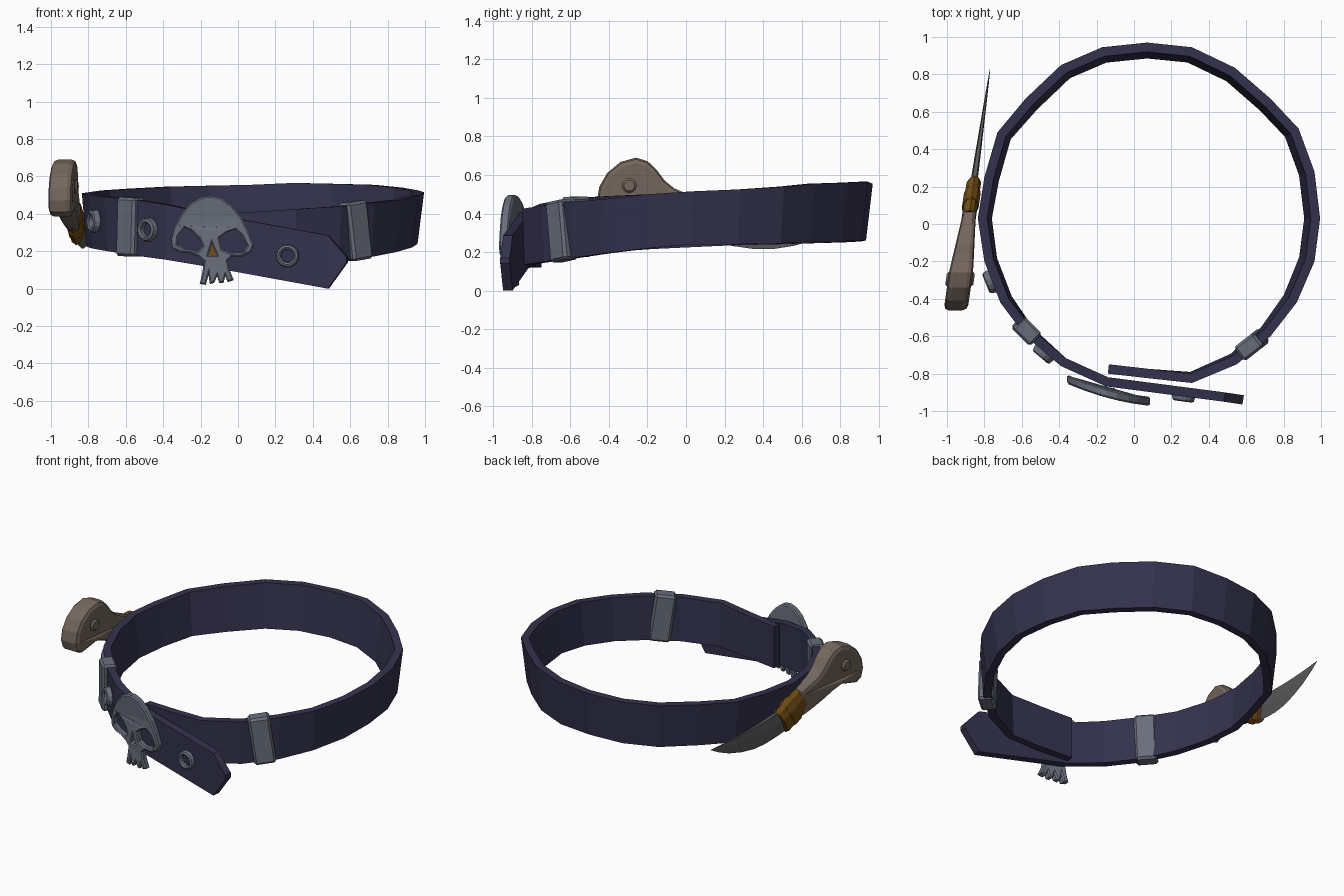
import bpy, bmesh, math
from mathutils import Vector, Matrix

if "Cube" in bpy.data.objects:
    bpy.data.objects.remove(bpy.data.objects["Cube"])


def material(name, rgb):
    m = bpy.data.materials.new(name)
    m.diffuse_color = (*rgb, 1)
    m.use_nodes = True
    m.node_tree.nodes["Principled BSDF"].inputs["Base Color"].default_value = m.diffuse_color
    return m


NAVY = material("navy leather", (0.034, 0.032, 0.075))
STEEL = material("dull steel", (0.14, 0.155, 0.20))
BONE = material("brown bone", (0.175, 0.135, 0.11))
WRAP = material("ochre wrap", (0.17, 0.075, 0.008))
BLADE = material("blade grey", (0.11, 0.105, 0.11))


def finish(name, bm, mat):
    bmesh.ops.recalc_face_normals(bm, faces=bm.faces)
    me = bpy.data.meshes.new(name)
    bm.to_mesh(me)
    bm.free()
    me.materials.append(mat)
    ob = bpy.data.objects.new(name, me)
    bpy.context.collection.objects.link(ob)
    return ob


def loft(name, rings, mat):
    """Skin a list of equal rings and cap both ends."""
    bm = bmesh.new()
    vs = [[bm.verts.new(p) for p in r] for r in rings]
    n = len(rings[0])
    for a, b in zip(vs, vs[1:]):
        for i in range(n):
            j = (i + 1) % n
            bm.faces.new((a[i], a[j], b[j], b[i]))
    bm.faces.new(vs[0])
    bm.faces.new(vs[-1])
    return finish(name, bm, mat)


def plate(name, outlines, half, bevel, place, mat, res=0):
    """Filled outline (further outlines are holes) with bevelled rim, moved by place(u, v, w)."""
    cu = bpy.data.curves.new(name, 'CURVE')
    cu.dimensions = '2D'
    cu.fill_mode = 'BOTH'
    cu.extrude = half - bevel
    cu.bevel_depth = bevel
    cu.bevel_resolution = res
    cu.offset = -bevel
    for pts in outlines:
        s = cu.splines.new('POLY')
        s.points.add(len(pts) - 1)
        for p, (u, v) in zip(s.points, pts):
            p.co = (u, v, 0, 1)
        s.use_cyclic_u = True
    tmp = bpy.data.objects.new(name + "_curve", cu)
    bpy.context.collection.objects.link(tmp)
    dg = bpy.context.evaluated_depsgraph_get()
    me = bpy.data.meshes.new_from_object(tmp.evaluated_get(dg))
    bpy.data.objects.remove(tmp)
    bm = bmesh.new()
    bm.from_mesh(me)
    bmesh.ops.remove_doubles(bm, verts=bm.verts, dist=0.0005)
    for f in bm.faces:
        f.material_index = 0
        f.smooth = False
    for v in bm.verts:
        v.co = place(*v.co)
    return finish(name, bm, mat)


# Belt: outer edge x, y, top z, bottom z, inward lean of the lower edge
PATH = [(-.14, -.80, .40, .12, 0), (.08, -.825, .41, .125, 0), (.31, -.85, .425, .135, .01),
        (.55, -.75, .44, .15, .015), (.73, -.60, .46, .17, .02), (.87, -.42, .475, .195, .03),
        (.965, -.20, .50, .22, .035), (.995, .03, .515, .24, .035), (.965, .28, .525, .24, .035),
        (.88, .51, .54, .245, .035), (.73, .67, .555, .25, .035), (.54, .835, .56, .255, .035),
        (.31, .945, .565, .26, .035), (.07, .97, .555, .26, .035), (-.17, .945, .55, .255, .035),
        (-.39, .85, .545, .25, .035), (-.58, .67, .535, .245, .035), (-.73, .49, .525, .24, .03),
        (-.80, .25, .515, .235, .03), (-.835, .03, .51, .225, .025), (-.80, -.20, .50, .215, .02),
        (-.715, -.42, .49, .20, .02), (-.58, -.60, .48, .18, .01), (-.39, -.76, .45, .155, 0),
        (-.15, -.868, .40, .115, 0), (.48, -.95, .285, .0, 0), (.58, -.965, .17, .14, 0)]
rings = []
for i, (x, y, top, bot, lean) in enumerate(PATH):
    a, b = PATH[max(i - 1, 0)], PATH[min(i + 1, len(PATH) - 1)]
    n = Vector((b[1] - a[1], a[0] - b[0], 0)).normalized()
    p = Vector((x, y, 0))
    up, q = Vector((0, 0, 1)), p - n * lean
    rings.append([p + up * top, q + up * bot, q - n * .05 + up * bot, p - n * .05 + up * top])
loft("belt_strap", rings, NAVY)


def frame(x, y, z, yaw, tilt=0):
    """Local axes: x along the belt, -y outwards, z up."""
    return (Matrix.Translation((x, y, z)) @ Matrix.Rotation(math.radians(yaw), 4, 'Z')
            @ Matrix.Rotation(math.radians(tilt), 4, 'Y'))


# Belt keepers
for side, mtx in (("left", frame(-.575, -.57, .33, -45, 2)), ("right", frame(.63, -.645, .31, 38, -8))):
    bm = bmesh.new()
    bmesh.ops.create_cube(bm, size=1)
    bmesh.ops.scale(bm, vec=(.135, .095, .315), verts=bm.verts)
    bmesh.ops.bevel(bm, geom=bm.edges[:], offset=.014, segments=1, affect='EDGES')
    bm.transform(mtx)
    finish("keeper_" + side, bm, STEEL)

# Eyelets
for i, (x, y, z, yaw) in enumerate([(-.77, -.31, .36, -68), (-.485, -.695, .315, -40), (.265, -.925, .175, -7.5)]):
    bm = bmesh.new()
    prof = [(.034, .012), (.036, -.016), (.046, -.024), (.058, -.018), (.064, .012)]
    loops = []
    for k in range(14):
        t = math.tau * k / 14
        loops.append([bm.verts.new((r * math.cos(t), d, r * math.sin(t))) for r, d in prof])
    for k in range(14):
        a, b = loops[k], loops[(k + 1) % 14]
        for j in range(5):
            m = (j + 1) % 5
            bm.faces.new((a[j], a[m], b[m], b[j]))
    bm.transform(frame(x, y, z, yaw))
    finish(f"eyelet_{i + 1}", bm, STEEL)

# Skull buckle with eye and nose holes, gently domed
SKULL = [(-.35, .215), (-.357, .26), (-.335, .34), (-.30, .405), (-.25, .46), (-.20, .488), (-.145, .497),
         (-.09, .485), (-.03, .44), (.02, .38), (.055, .31), (.085, .235), (.07, .195), (.02, .17),
         (-.035, .17), (-.055, .15), (-.045, .10), (-.022, .045), (-.055, .035), (-.068, .065), (-.078, .03),
         (-.10, .03), (-.112, .065), (-.128, .03), (-.15, .025), (-.158, .07), (-.172, .02),
         (-.205, .025), (-.192, .08), (-.182, .145), (-.21, .17), (-.26, .19), (-.31, .195)]
EYE_L = [(-.325, .235), (-.32, .28), (-.285, .325), (-.25, .31), (-.205, .265), (-.19, .225), (-.215, .20), (-.28, .21)]
EYE_R = [(-.10, .27), (-.06, .30), (-.015, .315), (.02, .285), (.048, .23), (.03, .195), (-.04, .19), (-.085, .21)]
NOSE = [(-.158, .18), (-.14, .24), (-.115, .18)]


def on_skull(u, v, w):
    d = (u + .14) / .22
    return Vector((u, -.888 - .27 * (u + .14) - .018 * (1 - d * d) - w, v))


plate("skull_buckle", [SKULL, EYE_L, EYE_R, NOSE], .024, .008, on_skull, STEEL)
plate("nose_inset", [[(-.17, .17), (-.14, .25), (-.105, .17)]], .004, 0,
      lambda u, v, w: Vector((u, -.877 - .13 * (u + .14) - w, v)), WRAP)


# Knife: lies in a slightly turned plane on the left side
def on_knife(y, z, w):
    return Vector((-.888 + .143 * y + w, y, z))


# Handle with hooked pommel, thinner towards the wrap
HANDLE = [(.08, .47), (0, .505), (-.06, .53), (-.11, .57), (-.155, .63), (-.20, .672), (-.26, .69), (-.34, .668),
          (-.41, .61), (-.45, .54), (-.462, .47), (-.445, .41), (-.40, .385), (-.34, .40), (-.27, .42),
          (-.20, .40), (-.12, .365), (-.04, .335), (.04, .31)]
plate("knife_handle", [HANDLE], .064, .028,
      lambda u, v, w: on_knife(u, v, w * (1 if u < -.25 else max(.55, 1 - (u + .25) * 1.5))), BONE, 1)

# Rivet through the pommel
bm = bmesh.new()
bmesh.ops.create_cone(bm, cap_ends=True, segments=12, radius1=.038, radius2=.038, depth=.15)
bmesh.ops.bevel(bm, geom=[e for e in bm.edges if abs(e.verts[0].co.z - e.verts[1].co.z) < .01],
                offset=.01, segments=1, affect='EDGES')
for v in bm.verts:
    v.co = on_knife(-.295 + v.co.x, .545 + v.co.y, v.co.z)
finish("pommel_rivet", bm, BONE)

# Cord wrap: three overlapping oval bands
AXIS = Vector((.87, -.48))
for i, (s, e, h, t) in enumerate([(0, .085, .098, .040), (.07, .15, .108, .047), (.135, .21, .100, .041)]):
    rings = []
    for d, k in ((s, .93), (s + .012, 1), (e - .012, 1), (e, .93)):
        c = Vector((.03, .415)) + AXIS * d
        rings.append([on_knife(c.x + .48 * h * k * math.sin(a), c.y + .87 * h * k * math.sin(a), t * k * math.cos(a))
                      for a in (math.tau * (j + .5) / 10 for j in range(10))])
    loft(f"wrap_band_{i + 1}", rings, WRAP)

# Curved blade: thick spine above, sharp edge below
rings = []
for y, top, bot, w in [(.15, .41, .25, .018), (.25, .392, .23, .018), (.35, .375, .216, .016), (.45, .362, .215, .013),
                       (.56, .352, .232, .010), (.67, .346, .262, .007), (.76, .343, .30, .004), (.83, .342, .338, .001)]:
    mid = top - (top - bot) * .45
    rings.append([on_knife(y, top, -w * .6), on_knife(y, top, w * .6), on_knife(y, mid, w),
                  on_knife(y, bot, 0), on_knife(y, mid, -w)])
loft("knife_blade", rings, BLADE)
